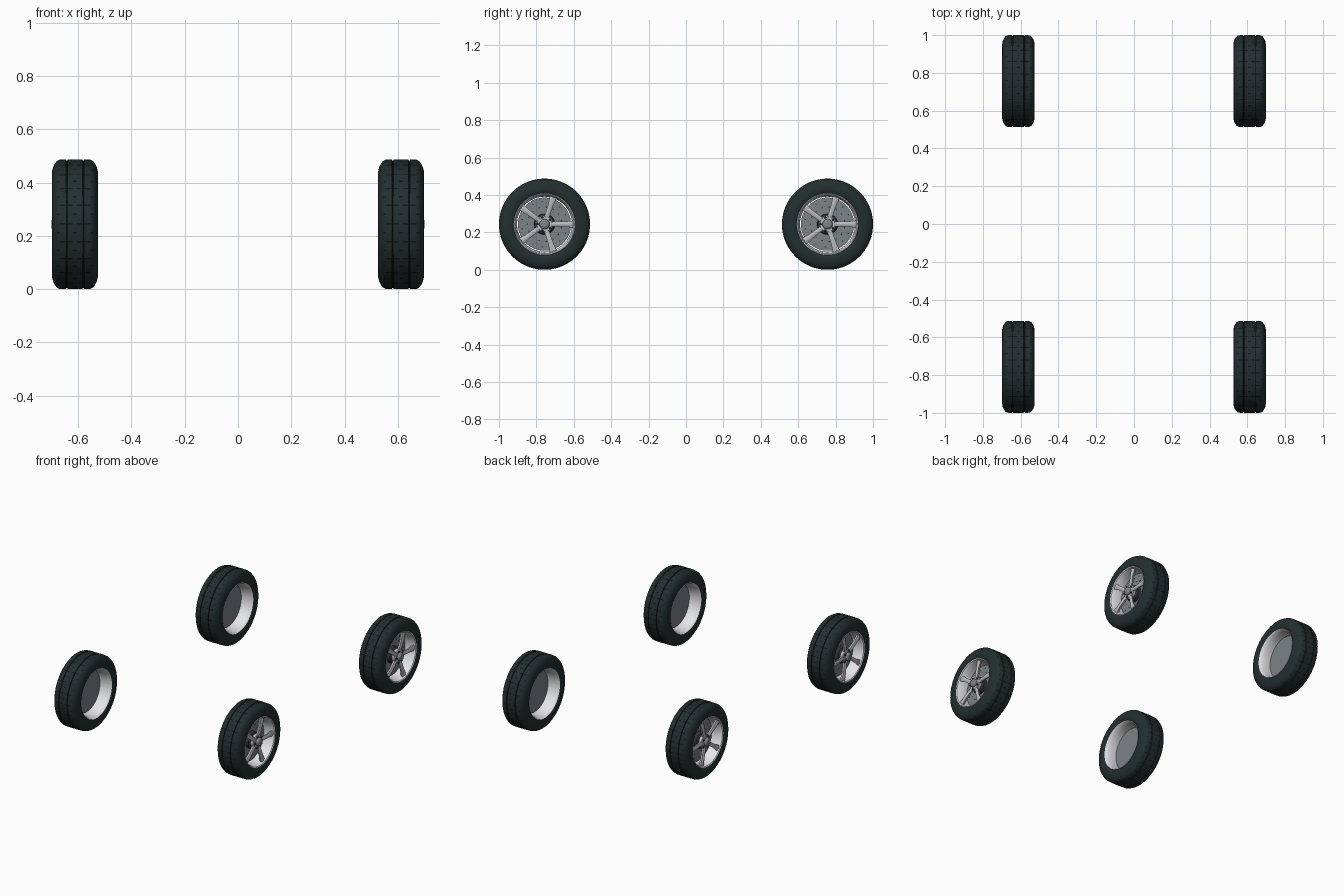
import bpy, bmesh, math
from mathutils import Matrix

if "Cube" in bpy.data.objects:
    bpy.data.objects.remove(bpy.data.objects["Cube"])

R = 0.2435                      # tyre radius
CX, CY = 0.612, 0.7565          # wheel centres
TAU = math.tau


def mat(name, col):
    m = bpy.data.materials.new(name)
    m.diffuse_color = (*col, 1)
    m.use_nodes = True
    m.node_tree.nodes["Principled BSDF"].inputs["Base Color"].default_value = m.diffuse_color
    return m


RUBBER = mat("rubber", (0.017, 0.028, 0.028))
GROOVE = mat("groove black", (0.006, 0.008, 0.008))
RIM = mat("rim white", (0.80, 0.80, 0.82))
SPOKE = mat("spoke silver", (0.50, 0.50, 0.51))
DISC = mat("brake steel", (0.20, 0.225, 0.24))
DARK = mat("dark metal", (0.03, 0.032, 0.035))


def finish(bm, name, mats, angle=35):
    """Place the part (axle along x, outside = +x) on all four wheels."""
    bmesh.ops.recalc_face_normals(bm, faces=bm.faces)
    for side, label in ((1, "right"), (-1, "left")):
        b = bm.copy()
        if side < 0:
            bmesh.ops.scale(b, vec=(-1, 1, 1), verts=b.verts)
            bmesh.ops.reverse_faces(b, faces=b.faces)
        me = bpy.data.meshes.new(f"{name}_{label}")
        b.to_mesh(me)
        b.free()
        for m in mats:
            me.materials.append(m)
        first = None
        for y, end in ((-CY, "front"), (CY, "back")):
            ob = bpy.data.objects.new(f"{name}_{end}_{label}", me)
            ob.location = (side * CX, y, R)
            bpy.context.collection.objects.link(ob)
            first = first or ob
        bpy.ops.object.select_all(action='DESELECT')
        first.select_set(True)
        bpy.context.view_layer.objects.active = first
        bpy.ops.object.shade_smooth_by_angle(angle=math.radians(angle))
    bm.free()


def lathe(bm, profile, angles, closed=True):
    """Revolve (x, radius) points about x; returns faces as [segment][row]."""
    rings = [[bm.verts.new((x, r * math.cos(a), r * math.sin(a))) for x, r in profile]
             for a in angles]
    n, k = len(angles), len(profile)
    rows = k if closed else k - 1
    out = []
    for i in range(n):
        p, q = rings[i], rings[(i + 1) % n]
        out.append([bm.faces.new((p[j], p[(j + 1) % k], q[(j + 1) % k], q[j])) for j in range(rows)])
    return out, rings


def even(n):
    return [TAU * i / n for i in range(n)]


def solid(bm, profile, n, centre=(0, 0)):
    """Solid of revolution with flat end caps."""
    before = set(bm.verts)
    _, rings = lathe(bm, profile, even(n), closed=False)
    bm.faces.new([r[0] for r in rings])
    bm.faces.new([r[-1] for r in rings])
    new = [v for v in bm.verts if v not in before]
    bmesh.ops.translate(bm, vec=(0, *centre), verts=new)


# Tyre: rounded section with two grooves round the tread and staggered slits
bm = bmesh.new()
half = [(0.008, R), (0.028, R), (0.029, R - 0.005), (0.033, R - 0.005), (0.034, R),
        (0.058, R - 0.001), (0.068, R - 0.006), (0.077, R - 0.018), (0.083, R - 0.032),
        (0.0865, 0.195), (0.0865, 0.180), (0.083, 0.168), (0.079, 0.163), (0.070, 0.160)]
profile = [(-x, r) for x, r in reversed(half)] + half
blocks = 44
angles = [TAU * (i + f) / blocks for i in range(blocks) for f in (0, 0.42, 0.84)]
faces, _ = lathe(bm, profile, angles)
slits = []
for i, seg in enumerate(faces):
    for j, f in enumerate(seg):
        c = f.calc_center_median()
        rad = math.hypot(c.y, c.z)
        if rad < R - 0.003 and abs(c.x) < 0.04 and rad > 0.2:
            f.material_index = 1
        elif i % 3 == 2 and rad > R - 0.005 and abs(c.x) < 0.064 and (i // 3 + j) % 2:
            slits.append(f)
bmesh.ops.inset_individual(bm, faces=slits, thickness=0.0012, depth=-0.003)
for f in slits:
    f.material_index = 1
finish(bm, "tyre", [RUBBER, GROOVE], 30)

# Rim barrel with flared lips
bm = bmesh.new()
lathe(bm, [(0.080, 0.165), (0.083, 0.163), (0.080, 0.158), (0.066, 0.152), (0.030, 0.147),
           (-0.030, 0.147), (-0.060, 0.152), (-0.080, 0.160), (-0.083, 0.163), (-0.080, 0.165),
           (-0.060, 0.158), (0.060, 0.158)], even(64))
finish(bm, "rim", [RIM])

# Five ridged spokes sweeping from hub to rim
bm = bmesh.new()
stations = [(0.020, 0.015, 0.066), (0.060, 0.013, 0.073), (0.110, 0.014, 0.077), (0.152, 0.019, 0.076)]
for a in even(5):
    rot = Matrix.Rotation(a, 3, 'X')
    loops = []
    for r, w, x in stations:
        sec = [(x - 0.022, -0.6 * w), (x - 0.006, -w), (x, -0.3 * w),
               (x, 0.3 * w), (x - 0.006, w), (x - 0.022, 0.6 * w)]
        loops.append([bm.verts.new(rot @ Matrix.Translation((px, r, t)).to_translation())
                      for px, t in sec])
    for p, q in zip(loops, loops[1:]):
        for j in range(6):
            bm.faces.new((p[j], p[(j + 1) % 6], q[(j + 1) % 6], q[j]))
    bm.faces.new(loops[0])
    bm.faces.new(loops[-1])
finish(bm, "spokes", [SPOKE])

# Hub plate
bm = bmesh.new()
solid(bm, [(0.045, 0.046), (0.064, 0.046), (0.069, 0.040), (0.070, 0.026)], 32)
finish(bm, "hub", [SPOKE])

# Centre cap
bm = bmesh.new()
solid(bm, [(0.065, 0.027), (0.080, 0.027), (0.086, 0.022), (0.088, 0.012)], 32)
finish(bm, "centre_cap", [DISC], 50)

# Wheel nuts between the spokes
bm = bmesh.new()
for a in even(5):
    b = a + TAU / 10
    solid(bm, [(0.060, 0.0065), (0.075, 0.0065), (0.077, 0.004)], 6,
          (0.037 * math.cos(b), 0.037 * math.sin(b)))
finish(bm, "wheel_nuts", [DARK])

# Brake disc
bm = bmesh.new()
solid(bm, [(-0.008, 0.142), (0.012, 0.142)], 64)
finish(bm, "brake_disc", [DISC])

# Drilled holes shown as thin dark plates in two staggered rings
bm = bmesh.new()
for rad, off in ((0.122, 0), (0.092, 0.5)):
    for i in range(15):
        b = TAU * (i + off) / 15
        solid(bm, [(0.011, 0.0038), (0.0128, 0.0038)], 8, (rad * math.cos(b), rad * math.sin(b)))
finish(bm, "disc_holes", [DARK])

# Dark hub carrier between disc and spokes
bm = bmesh.new()
solid(bm, [(0.010, 0.056), (0.034, 0.054), (0.040, 0.046), (0.050, 0.040)], 32)
finish(bm, "hub_carrier", [DARK])
